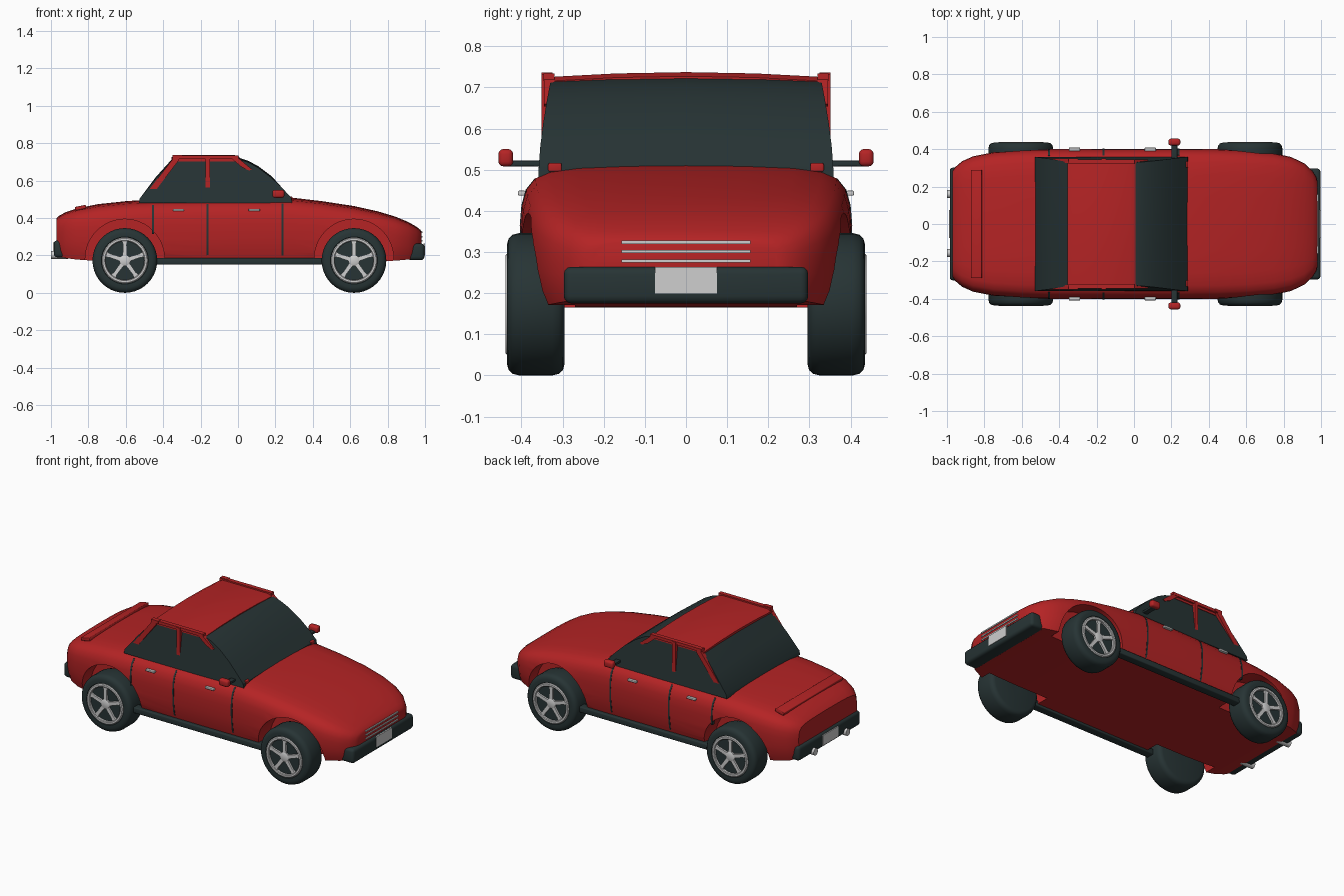
import bpy, bmesh, math
from mathutils import Vector, Matrix

if "Cube" in bpy.data.objects:
    bpy.data.objects.remove(bpy.data.objects["Cube"])


def material(name, rgb):
    m = bpy.data.materials.new(name)
    m.diffuse_color = (*rgb, 1)
    m.use_nodes = True
    m.node_tree.nodes["Principled BSDF"].inputs["Base Color"].default_value = m.diffuse_color
    return m


RED = material("red paint", (0.46, 0.017, 0.018))
DARK = material("dark rubber and glass", (0.02, 0.034, 0.035))
SILVER = material("silver", (0.62, 0.62, 0.62))


def finish(name, bm, mat, bevel=0, angle=35):
    bmesh.ops.recalc_face_normals(bm, faces=bm.faces)
    if bevel:
        bmesh.ops.bevel(bm, geom=bm.edges[:], offset=bevel, segments=3,
                        profile=0.5, affect='EDGES', clamp_overlap=True)
    me = bpy.data.meshes.new(name)
    bm.to_mesh(me)
    bm.free()
    me.materials.append(mat)
    me.shade_smooth()
    me.set_sharp_from_angle(angle=math.radians(angle))
    ob = bpy.data.objects.new(name, me)
    bpy.context.collection.objects.link(ob)
    return ob


def box(name, x, y, z, mat, bevel=0, tilt=0):
    """Box from (low, high) pairs, optionally tilted about y."""
    bm = bmesh.new()
    bmesh.ops.create_cube(bm, size=1)
    mid = Vector([(a + b) / 2 for a, b in (x, y, z)])
    size = [abs(b - a) for a, b in (x, y, z)]
    bm.transform(Matrix.Translation(mid) @ Matrix.Rotation(tilt, 4, 'Y') @ Matrix.Diagonal((*size, 1)))
    return finish(name, bm, mat, bevel)


def loft(name, rings, mat, caps=True, angle=35):
    """Skin a list of closed rings of points."""
    bm = bmesh.new()
    vs = [[bm.verts.new(p) for p in r] for r in rings]
    n = len(vs[0])
    for a, b in zip(vs, vs[1:]):
        for i in range(n):
            bm.faces.new((a[i], a[(i + 1) % n], b[(i + 1) % n], b[i]))
    if caps:
        bm.faces.new(vs[0])
        bm.faces.new(vs[-1])
    return finish(name, bm, mat, angle=angle)


def side_prism(name, pts, y0, y1, mat):
    return loft(name, [[(x, y, z) for x, z in pts] for y in (y0, y1)], mat)


def bar(name, a, b, width, y0, y1, mat):
    """Straight bar between two (x, z) points."""
    d = (Vector(b) - Vector(a)).normalized() * width / 2
    n = Vector((-d.y, d.x))
    a, b = Vector(a), Vector(b)
    return side_prism(name, [a + n, b + n, b - n, a - n], y0, y1, mat)


def lathe(name, profile, cx, cz, side, mat, steps=40):
    """Spin (radius, y) points about a wheel axle."""
    rings = [[(cx + r * math.cos(math.tau * i / steps), side * y,
               cz + r * math.sin(math.tau * i / steps)) for i in range(steps)]
             for r, y in profile]
    return loft(name, rings, mat)


# Body stations: x, half width, top, bottom
STATIONS = [(-0.97, .285, .40, .205), (-0.955, .305, .413, .195), (-0.92, .335, .432, .185),
            (-0.86, .362, .452, .178), (-0.75, .384, .474, .17), (-0.60, .396, .49, .165),
            (-0.45, .40, .50, .165), (0, .402, .508, .165), (0.28, .402, .51, .165),
            (0.45, .40, .49, .165), (0.62, .392, .464, .165), (0.75, .378, .435, .168),
            (0.84, .358, .408, .172), (0.91, .325, .379, .178), (0.955, .283, .353, .185),
            (0.975, .25, .337, .195), (0.982, .225, .326, .205)]
SHAPE = [(0, 0), (.35, .004), (.65, .018), (.82, .045), (.91, .09), (.965, .17),
         (.99, .28), (1, .42), (.993, .65), (.97, .85), (.93, 1)]


def half_section(x):
    for a, b in zip(STATIONS, STATIONS[1:]):
        if a[0] <= x <= b[0]:
            t = (x - a[0]) / (b[0] - a[0])
            w, top, low = [a[i] + t * (b[i] - a[i]) for i in (1, 2, 3)]
            return [(u * w, top - v * (top - low)) for u, v in SHAPE]


rings = []
for st in STATIONS:
    half = half_section(st[0])
    rings.append([(st[0], y, z) for y, z in half] +
                 [(st[0], -y, z) for y, z in reversed(half[1:])])
body = loft("body", rings, RED)

# Wheel arches cut from the body
WHEELS = (-0.605, 0.62)
R = 0.173
cutters = []
for cx in WHEELS:
    for s in (-1, 1):
        c = lathe("arch_cutter", [(.212, .27), (.212, .6)], cx, .182, s, RED, 48)
        c.hide_render = True
        cutters.append(c)
        m = body.modifiers.new("arch", 'BOOLEAN')
        m.operation, m.solver, m.object = 'DIFFERENCE', 'EXACT', c
bpy.context.view_layer.update()
cut = bpy.data.meshes.new_from_object(body.evaluated_get(bpy.context.evaluated_depsgraph_get()))
body.modifiers.clear()
body.data = cut
cut.shade_smooth()
cut.set_sharp_from_angle(angle=math.radians(35))
for c in cutters:
    bpy.data.objects.remove(c)

# Glass cabin: side outline narrowing with height
outline = [(-.53, .48), (-.525, .505), (-.44, .61), (-.352, .708), (-.18, .716), (0, .716),
           (.055, .698), (.11, .668), (.18, .615), (.24, .557), (.285, .508), (.29, .48)]


def cabin_width(z):
    return .358 - .03 * max(0, (z - .5) / .22) ** 1.5


loft("cabin_glass", [[(x, f * cabin_width(z), z + .008 * (1 - f * f) * (z > .6)) for x, z in outline]
                     for f in (-1, -.6, 0, .6, 1)], DARK, angle=30)

# Roof panel with a slight crown
roof = []
for x, drop in ((-.356, .012), (-.33, 0), (-.02, 0), (.008, .01)):
    ys = [-.335, -.31, -.17, 0, .17, .31, .335]
    top = [(x, y, .737 - drop - .11 * y * y) for y in ys]
    roof.append(top + [(x, y, .703) for y in reversed(ys)])
loft("roof", roof, RED)

# Parts found on both sides
for s in (-1, 1):
    inner, outer = s * .325, s * .351
    bar("rear_pillar", (-.50, .495), (-.325, .722), .03, inner, outer, RED)
    bar("middle_pillar", (-.163, .49), (-.163, .732), .024, inner, outer, RED)
    bar("roof_rail", (-.35, .725), (.003, .725), .018, s * .32, s * .346, RED)
    bar("rail_end", (-.35, .727), (-.30, .727), .018, inner, outer, RED)
    side_prism("front_pillar", [(-.035, .718), (.0, .722), (.075, .66), (.06, .653), (.02, .672)],
               s * .32, s * .345, RED)
    box("pillar_foot", (.262, .29), (s * .302, s * .335), (.495, .516), RED, .004)
    box("sill", (-.44, .46), (s * .35, s * .402), (.152, .187), DARK, .006)
    # Door seams follow the body section
    for x, low in ((-.455, .315), (-.163, .18), (.237, .18)):
        edge = [(y + .002, max(z, low)) for y, z in half_section(x)[4:] if z > low - .06]
        loop = edge + [(y - .02, z) for y, z in reversed(edge)]
        loft("door_seam", [[(t, s * y, z) for y, z in loop] for t in (x - .005, x + .005)], DARK)
    for x in (-.318, .087):
        box("door_handle", (x - .03, x + .03), (s * .39, s * .408), (.437, .449), SILVER, .003)
    box("mirror_arm", (.20, .232), (s * .35, s * .435), (.508, .522), DARK, .003)
    box("mirror", (.184, .248), (s * .42, s * .456), (.508, .55), RED, .012)
    # Wheels
    for cx in WHEELS:
        lathe("tyre", [(.02, .295), (.145, .295), (.16, .299), (.169, .309), (R, .325), (R, .405),
                       (.169, .421), (.16, .431), (.145, .435), (.126, .435), (.12, .424), (.02, .424)],
              cx, R, s, DARK)
        lathe("rim", [(.104, .42), (.104, .436), (.108, .439), (.118, .439), (.123, .435), (.123, .42)],
              cx, R, s, SILVER)
        lathe("hub", [(.03, .42), (.03, .434), (.022, .438)], cx, R, s, SILVER, 20)
        for k in range(5):
            a = math.radians(90 + 72 * k)
            out, across = Vector((math.cos(a), math.sin(a))), Vector((-math.sin(a), math.cos(a)))
            c = Vector((cx, R))
            side_prism("spoke", [c + out * r + across * w for r, w in
                                 ((.015, .012), (.085, .010), (.108, .016),
                                  (.108, -.016), (.085, -.010), (.015, -.012))],
                       s * .42, s * .435, SILVER)

# Bumpers, plates, grille, boot lip and exhausts
box("front_bumper", (.905, .997), (-.297, .297), (.175, .264), DARK, .018)
box("rear_bumper", (-.985, -.915), (-.302, .302), (.19, .28), DARK, .018)
box("front_plate", (.993, 1.0), (-.075, .075), (.199, .263), SILVER)
box("rear_plate", (-.989, -.983), (-.075, .075), (.204, .268), SILVER)
for z in (.278, .301, .324):
    box("grille_slat", (.95, .987), (-.157, .157), (z - .004, z + .004), SILVER)
box("boot_lip", (-.872, -.812), (-.29, .29), (.445, .465), RED, .004, tilt=-.2)
for y in (-.155, .16):
    bm = bmesh.new()
    bmesh.ops.create_cone(bm, cap_ends=True, segments=20, radius1=.021, radius2=.021, depth=.09,
                          matrix=Matrix.Translation((-.955, y, .203)) @ Matrix.Rotation(math.pi / 2, 4, 'Y'))
    finish("exhaust", bm, SILVER)
